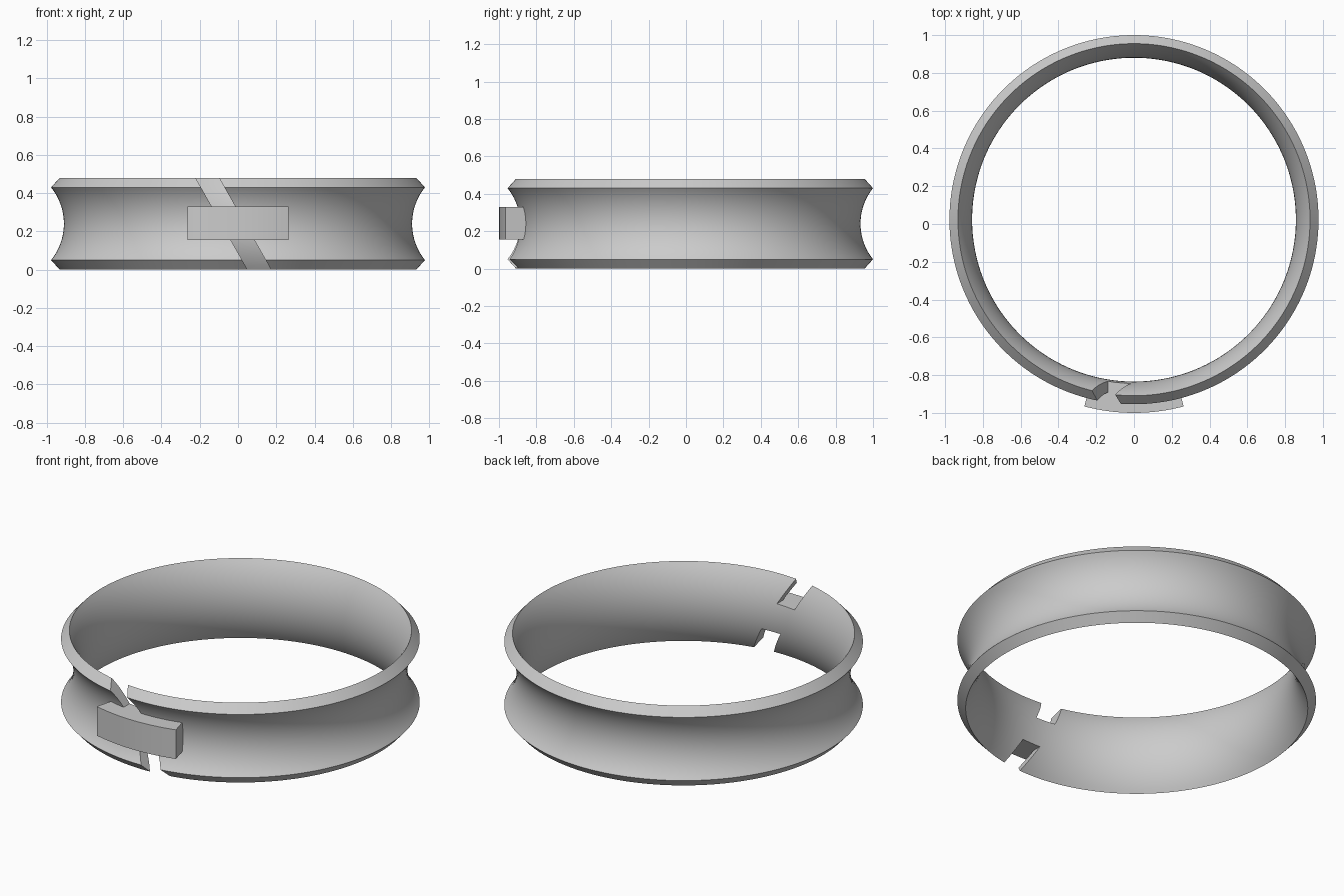
import bpy, bmesh
from math import sin, cos, asin, pi, hypot

if "Cube" in bpy.data.objects:
    bpy.data.objects.remove(bpy.data.objects["Cube"])

CY = 0.023      # ring axis in y
H = 0.48        # ring height
SEG = 256


def make(name, verts, faces):
    me = bpy.data.meshes.new(name)
    bm = bmesh.new()
    vs = [bm.verts.new(v) for v in verts]
    for f in faces:
        bm.faces.new([vs[i] for i in f])
    bmesh.ops.recalc_face_normals(bm, faces=bm.faces)
    bm.to_mesh(me)
    bm.free()
    ob = bpy.data.objects.new(name, me)
    bpy.context.collection.objects.link(ob)
    return ob


def smooth(ob):
    bpy.ops.object.select_all(action='DESELECT')
    ob.select_set(True)
    bpy.context.view_layer.objects.active = ob
    bpy.ops.object.shade_smooth_by_angle(angle=0.45)


def arc(waist, rim, half, n):
    # concave groove curve from z = mid-half to mid+half
    s = rim - waist
    R = (half * half + s * s) / (2 * s)
    a = asin(half / R)
    angles = [-a + 2 * a * i / n for i in range(n + 1)]
    return [(waist + R - R * cos(t), H / 2 + R * sin(t)) for t in angles]


def sweep(name, prof, a0, a1, n, closed):
    # revolve a closed (r, z) profile about the ring axis
    k, rings = len(prof), n if closed else n + 1
    verts = []
    for i in range(rings):
        t = a0 + (a1 - a0) * i / n
        verts += [(r * sin(t), CY - r * cos(t), z) for r, z in prof]
    faces = []
    for i in range(n):
        p, q = i * k, ((i + 1) % rings) * k
        faces += [(p + j, p + (j + 1) % k, q + (j + 1) % k, q + j) for j in range(k)]
    if not closed:
        faces += [tuple(range(k)), tuple(range((rings - 1) * k, rings * k))]
    return make(name, verts, faces)


# Grooved ring band
profile = arc(0.91, 0.977, 0.19, 20) + arc(0.857, 0.932, 0.24, 20)[::-1]
band = sweep("ring_band", profile, 0, 2 * pi, SEG, True)

# Slanted slots above and below the clasp
for name, z0, z1 in (("lower_slot_cutter", -0.1, 0.155), ("upper_slot_cutter", 0.33, 0.6)):
    verts = [(x - 0.567 * z, y, z) for z in (z0, z1)
             for x, y in ((0.05, -1.2), (0.173, -1.2), (0.173, -0.6), (0.05, -0.6))]
    cutter = make(name, verts, [(0, 1, 2, 3), (4, 5, 6, 7), (0, 1, 5, 4),
                                (1, 2, 6, 5), (2, 3, 7, 6), (3, 0, 4, 7)])
    cutter.hide_render = True
    mod = band.modifiers.new(name, 'BOOLEAN')
    mod.operation, mod.solver, mod.object = 'DIFFERENCE', 'EXACT', cutter
    bpy.context.view_layer.objects.active = band
    bpy.ops.object.modifier_apply(modifier=name)
    bpy.data.objects.remove(cutter)
smooth(band)

# Curved clasp block seated in the groove
a = asin(0.263 / 1.023)
clasp = sweep("clasp_block", [(0.89, 0.155), (1.023, 0.155), (1.023, 0.33), (0.89, 0.33)],
              -a, a, 24, False)
smooth(clasp)
